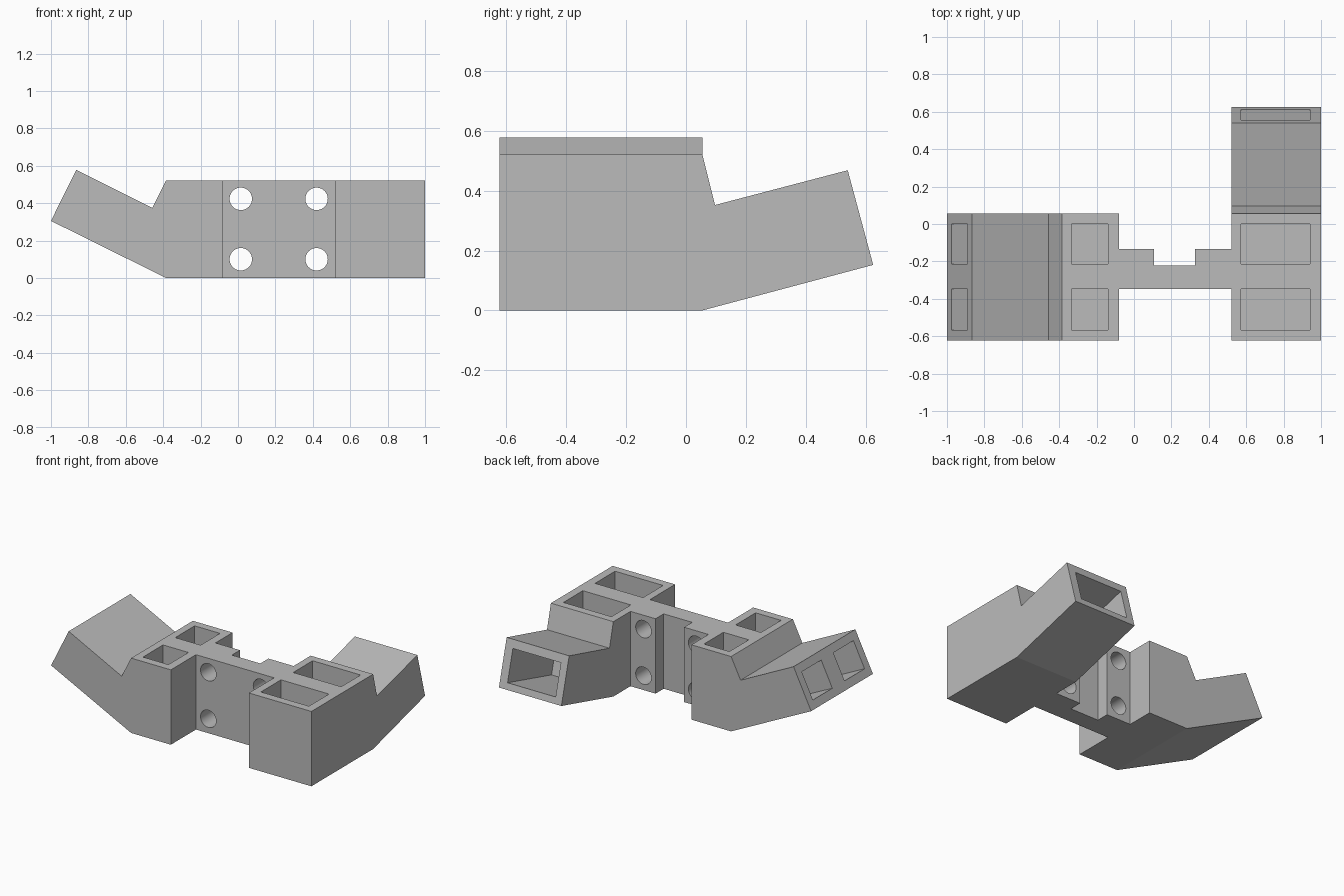
import bpy, bmesh, math
from mathutils import Vector

cube = bpy.data.objects.get("Cube")
if cube:
    bpy.data.objects.remove(cube, do_unlink=True)

grey = bpy.data.materials.new("matte grey")
grey.use_nodes = True
grey.diffuse_color = (0.5, 0.5, 0.5, 1)
grey.node_tree.nodes["Principled BSDF"].inputs["Base Color"].default_value = (0.5, 0.5, 0.5, 1)

TOP, FLOOR = 0.52, 0.05
FRONT, BACK = -0.623, 0.055
BAYS = [(-0.567, -0.347), (-0.213, 0.0)]   # y ranges of the paired pockets
PLACE = {
    "x": lambda u, v, d: (d, u, v),
    "y": lambda u, v, d: (u, d, v),
    "z": lambda u, v, d: (u, v, d),
}


def prism(name, outline, axis, start, end):
    """Extrude a flat outline along one axis."""
    bm = bmesh.new()
    place = PLACE[axis]
    face = bm.faces.new([bm.verts.new(place(u, v, start)) for u, v in outline])
    new = bmesh.ops.extrude_face_region(bm, geom=[face])["geom"]
    shift = Vector(place(0, 0, end - start))
    bmesh.ops.translate(bm, vec=shift, verts=[g for g in new if isinstance(g, bmesh.types.BMVert)])
    bmesh.ops.recalc_face_normals(bm, faces=bm.faces)
    mesh = bpy.data.meshes.new(name)
    bm.to_mesh(mesh)
    bm.free()
    mesh.materials.append(grey)
    obj = bpy.data.objects.new(name, mesh)
    bpy.context.collection.objects.link(obj)
    return obj


def rect(u0, u1, v0, v1):
    return [(u0, v0), (u1, v0), (u1, v1), (u0, v1)]


def sloped_slot(upper, lower, depth):
    """Outline of a slot running inward, square to the tilted end face."""
    upper, lower = Vector(upper), Vector(lower)
    edge = (lower - upper).normalized()
    inward = Vector((-edge.y, edge.x))
    if inward.y > 0:
        inward = -inward
    return [upper - inward * 0.03, lower - inward * 0.03,
            lower + inward * depth, upper + inward * depth]


def carve(obj, cutters):
    """Subtract the cutters, then discard them."""
    bpy.context.view_layer.objects.active = obj
    for cutter in cutters:
        cutter.hide_render = True
        mod = obj.modifiers.new("cut", "BOOLEAN")
        mod.operation, mod.solver, mod.object = "DIFFERENCE", "EXACT", cutter
        bpy.ops.object.modifier_apply(modifier=mod.name)
        bpy.data.objects.remove(cutter, do_unlink=True)


# Right block with an arm rising sideways
right_block = prism("right_block", [
    (-0.08, 0), (-0.08, TOP), (-0.385, TOP), (-0.458, 0.375),
    (-0.865, 0.578), (-1, 0.305), (-0.385, 0)], "y", FRONT, BACK)
cuts = []
for y0, y1 in BAYS:
    cuts.append(prism("top_pocket", rect(-0.333, -0.138, y0, y1), "z", FLOOR, 0.6))
    slot = sloped_slot((-0.89, 0.528), (-0.975, 0.355), 0.5)
    cuts.append(prism("end_pocket", slot, "y", y0, y1))
carve(right_block, cuts)

# Left block with an arm rising backwards
left_block = prism("left_block", [
    (FRONT, 0), (FRONT, TOP), (BACK, TOP), (0.097, 0.352),
    (0.54, 0.468), (0.625, 0.152), (BACK, 0)], "x", 0.52, 1)
cuts = [prism("top_pocket", rect(0.573, 0.942, y0, y1), "z", FLOOR, 0.6) for y0, y1 in BAYS]
slot = sloped_slot((0.555, 0.412), (0.613, 0.196), 0.5)
cuts.append(prism("end_pocket", slot, "x", 0.573, 0.942))
carve(left_block, cuts)

# Notched bridge with four bolt holes
bridge = prism("bridge", [
    (-0.08, -0.347), (0.52, -0.347), (0.52, -0.133), (0.327, -0.133),
    (0.327, -0.222), (0.108, -0.222), (0.108, -0.133), (-0.08, -0.133)], "z", 0, TOP)
cuts = []
for x in (0.015, 0.42):
    for z in (0.1, 0.423):
        ring = [(x + 0.06 * math.cos(a), z + 0.06 * math.sin(a))
                for a in (math.tau * i / 40 for i in range(40))]
        cuts.append(prism("bolt_hole", ring, "y", -0.5, 0))
carve(bridge, cuts)

# Soft shading in the holes, crisp edges elsewhere
for obj in bpy.context.view_layer.objects:
    obj.select_set(obj == bridge)
bpy.context.view_layer.objects.active = bridge
bpy.ops.object.shade_smooth_by_angle(angle=math.radians(30))
